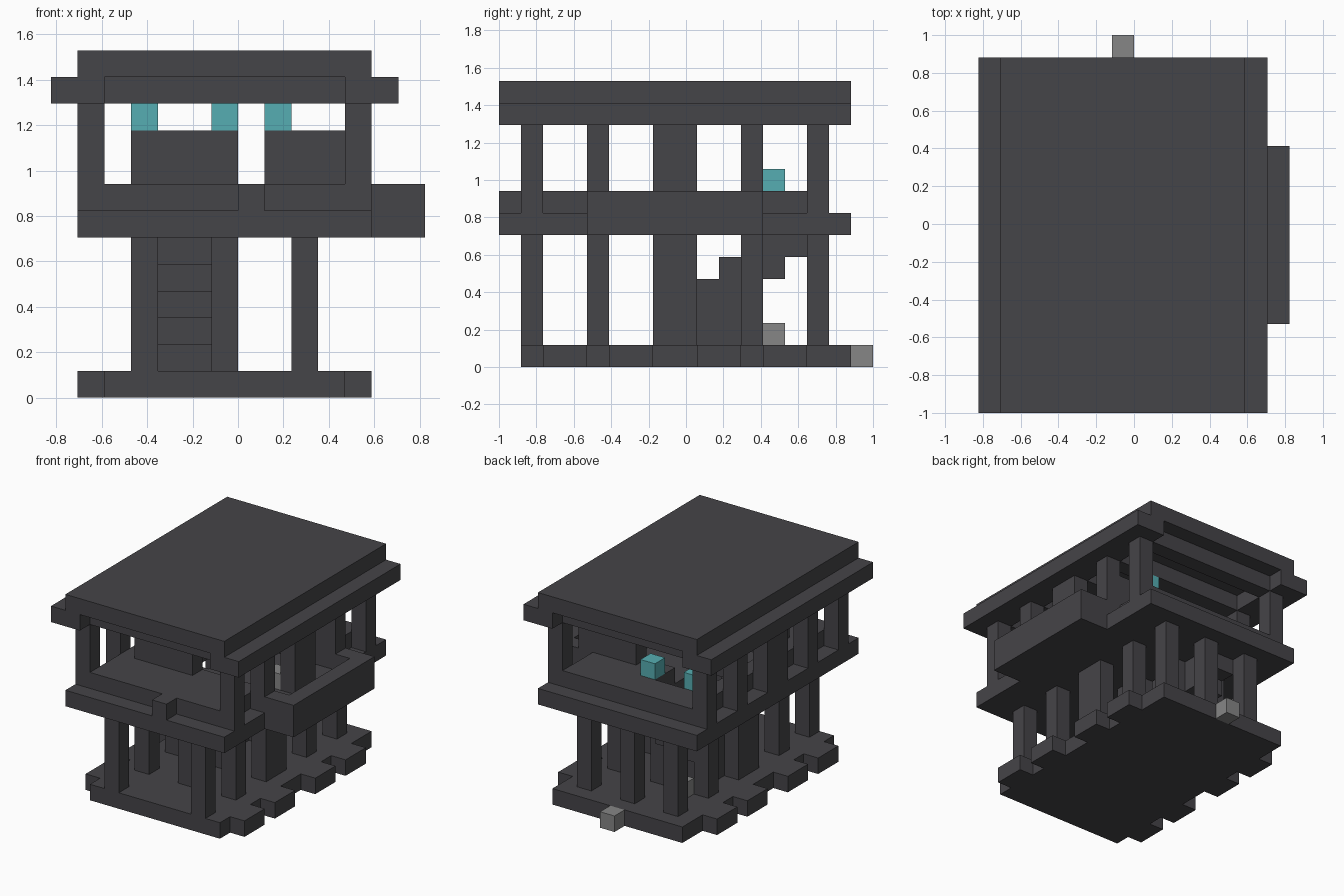
import bpy
import bmesh
from mathutils import Vector

if "Cube" in bpy.data.objects:
    bpy.data.objects.remove(bpy.data.objects["Cube"], do_unlink=True)

U = 2 / 17                       # size of one building block
ORIGIN = Vector((-7, -8.5, 0))   # grid corner, in blocks


def material(name, color):
    mat = bpy.data.materials.new(name)
    mat.use_nodes = True
    mat.diffuse_color = (*color, 1)
    mat.node_tree.nodes["Principled BSDF"].inputs["Base Color"].default_value = (*color, 1)
    return mat


DARK = material("dark stone", (0.060, 0.058, 0.065))
GREY = material("light stone", (0.24, 0.24, 0.24))
TEAL = material("teal lamp", (0.093, 0.423, 0.445))


def part(name, boxes, mat=DARK):
    """One object made of boxes, each given as (low corner, high corner) in blocks."""
    bm = bmesh.new()
    for low, high in boxes:
        low, high = Vector(low), Vector(high)
        cube = bmesh.ops.create_cube(bm, size=1)["verts"]
        for v in cube:
            unit = v.co + Vector((0.5, 0.5, 0.5))
            v.co = (low + unit * (high - low) + ORIGIN) * U
    mesh = bpy.data.meshes.new(name)
    bm.to_mesh(mesh)
    bm.free()
    mesh.materials.append(mat)
    obj = bpy.data.objects.new(name, mesh)
    bpy.context.collection.objects.link(obj)


def block(x, y, z):
    return (x, y, z), (x + 1, y + 1, z + 1)


ROWS = [(1, 2), (4, 5), (7, 9), (11, 12), (14, 15)]   # depth of each pillar row
GAPS = [(a[1], b[0]) for a, b in zip(ROWS, ROWS[1:])]

# Base with teeth along both sides
part("base", [((2, 1, 0), (11, 16, 1))])
part("base_teeth", [((x, a, 0), (x + 1, b, 1)) for x in (1, 11) for a, b in GAPS])

# Lower pillars, with the middle of the first row left open
part("lower_pillars", [((x, a, 1), (x + 1, b, 6)) for a, b in ROWS
                       for x in (3, 6, 9) if not (x == 6 and a == 1)])

# Staircase rising to the rear
steps = [((4, 7 + n, max(1, n - 1) if n > 3 else 1), (6, 8 + n, 2 + n)) for n in range(6)]
part("stairs", steps + [((4, 13, 5), (6, 14, 8))])

# Upper floor around the stairwell
part("upper_floor", [((1, 0, 6), (12, 7, 7)), ((1, 7, 6), (4, 16, 7)),
                     ((6, 7, 6), (12, 16, 7)), ((4, 12, 6), (6, 16, 7))])
part("front_platform", [((2, 1, 7), (11, 5, 8)), block(7, 0, 7)])
part("rear_platform", [((2, 11, 7), (4, 15, 8)), ((6, 11, 7), (11, 15, 8)),
                       ((4, 13, 7), (6, 15, 8))])
part("side_parapet", [((2, 5, 7), (3, 11, 8))])

# Balcony with a parapet on three sides
part("balcony_floor", [((12, 4, 6), (14, 12, 7))])
part("balcony_parapet", [((13, 4, 7), (14, 12, 8)), ((12, 4, 7), (13, 5, 8)),
                         ((12, 11, 7), (13, 12, 8))])

# Upper pillars and partition walls
part("upper_pillars", [((x, a, 7), (x + 1, b, 11)) for a, b in ROWS for x in (1, 11)])
part("front_partition", [((3, 4, 8), (7, 5, 10))])
part("rear_partition", [((8, 11, 8), (11, 12, 10))])

# Roof with side beams and cross beams
part("roof_slab", [((1, 0, 12), (12, 16, 13))])
part("roof_side_beams", [((x, 0, 11), (x + 2, 16, 12)) for x in (0, 11)])
part("roof_cross_beams", [((2, a, 11), (11, b, 12)) for a, b in ROWS])

# Loose blocks and lamps
part("loose_stones", [block(6, 16, 0), block(4, 12, 1), block(10, 7, 7)], GREY)
part("lamps", [block(3, 4, 10), block(6, 4, 10), block(8, 11, 10),
               block(3, 12, 8), block(6, 12, 8)], TEAL)
